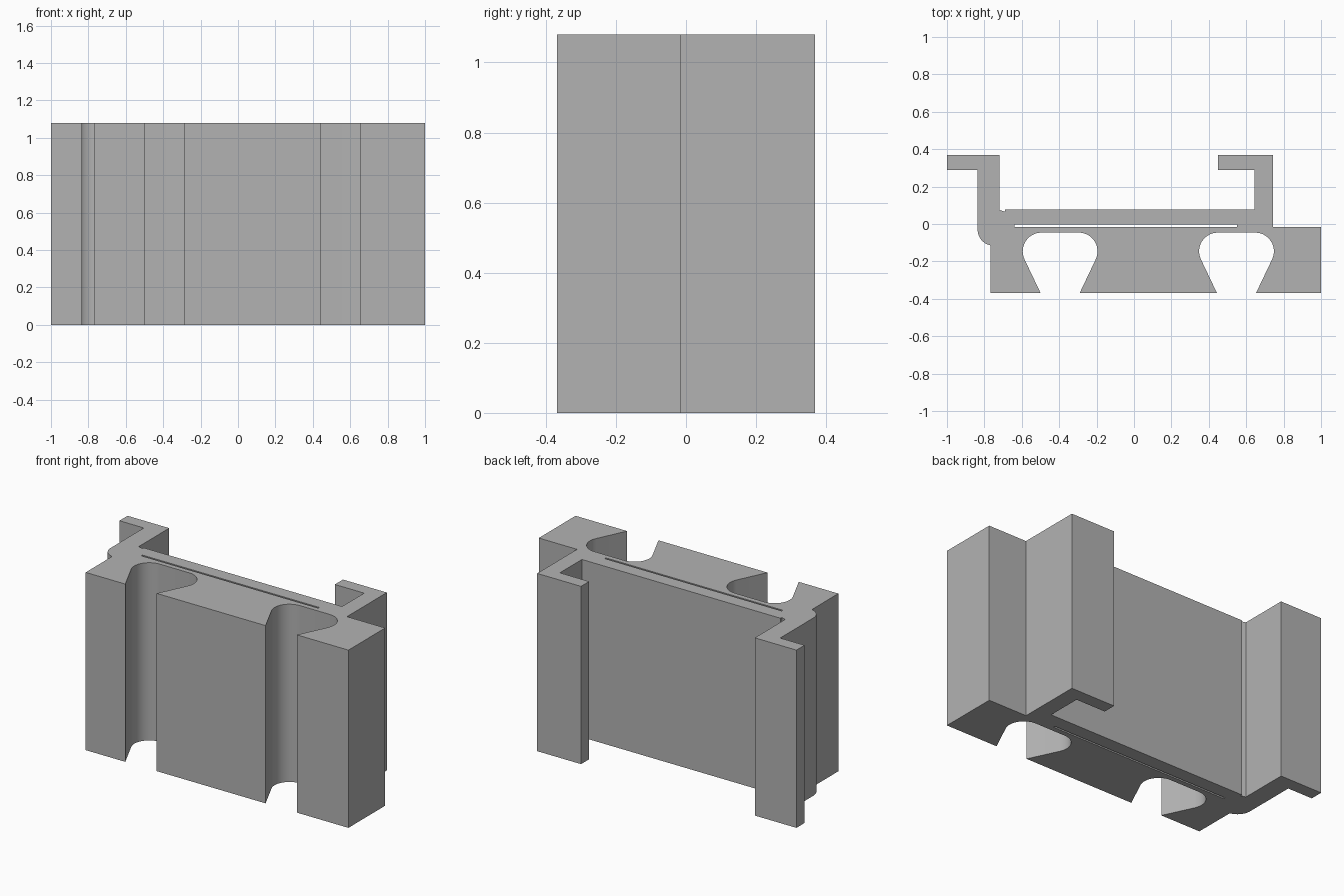
import bpy, bmesh
from math import cos, sin, radians

HEIGHT = 1.08
FRONT, BACK, LIP = -0.368, 0.368, 0.29

if "Cube" in bpy.data.objects:
    bpy.data.objects.remove(bpy.data.objects["Cube"], do_unlink=True)

grey = bpy.data.materials.new("plain grey")
grey.use_nodes = True
colour = (0.45, 0.45, 0.45, 1)
grey.diffuse_color = colour
grey.node_tree.nodes["Principled BSDF"].inputs["Base Color"].default_value = colour


def arc(cx, cy, r, start, end, steps=14):
    angles = [radians(start + (end - start) * i / steps) for i in range(steps + 1)]
    return [(cx + r * cos(a), cy + r * sin(a)) for a in angles]


def groove(cx):
    """Dovetail groove with rounded inner corners, open to the front."""
    return ([(cx - 0.105, FRONT)]
            + arc(cx - 0.1, -0.146, 0.1, 206, 90)
            + arc(cx + 0.1, -0.146, 0.1, 90, -26)
            + [(cx + 0.105, FRONT)])


# Outer outline, anticlockwise from the front corner
outline = [(-0.766, FRONT)] + groove(-0.395) + groove(0.548)
outline += [(1, FRONT), (1, -0.015), (0.743, -0.015)]
# Hooked flange turned inwards
outline += [(0.743, BACK), (0.448, BACK), (0.448, LIP), (0.645, LIP), (0.645, 0.078)]
# Small relief at the foot of the other flange
outline += [(-0.69, 0.078), (-0.69, 0.066), (-0.72, 0.075)]
# Flange turned outwards, rounded where it meets the body
outline += [(-0.72, BACK), (-1, BACK), (-1, LIP), (-0.836, LIP)]
outline += arc(-0.75, -0.03, 0.086, 180, 259)

# Thin slot running through the whole height
slot = [(-0.64, -0.015), (0.55, -0.015), (0.55, -0.004), (-0.64, -0.004)]

# Fill the section and extrude it upwards
bm = bmesh.new()
edges = []
for loop in (outline, slot):
    verts = [bm.verts.new((x, y, 0)) for x, y in loop]
    edges += [bm.edges.new((v, verts[i - 1])) for i, v in enumerate(verts)]
bmesh.ops.triangle_fill(bm, edges=edges, use_beauty=True, normal=(0, 0, 1))
result = bmesh.ops.extrude_face_region(bm, geom=bm.faces[:], use_keep_orig=True)
top = [g for g in result["geom"] if isinstance(g, bmesh.types.BMVert)]
bmesh.ops.translate(bm, verts=top, vec=(0, 0, HEIGHT))
bmesh.ops.recalc_face_normals(bm, faces=bm.faces[:])

mesh = bpy.data.meshes.new("extruded_rail")
bm.to_mesh(mesh)
bm.free()
mesh.materials.append(grey)
rail = bpy.data.objects.new("extruded_rail", mesh)
bpy.context.collection.objects.link(rail)
bpy.ops.object.select_all(action="DESELECT")
rail.select_set(True)
bpy.context.view_layer.objects.active = rail
bpy.ops.object.shade_smooth_by_angle(angle=radians(20))
